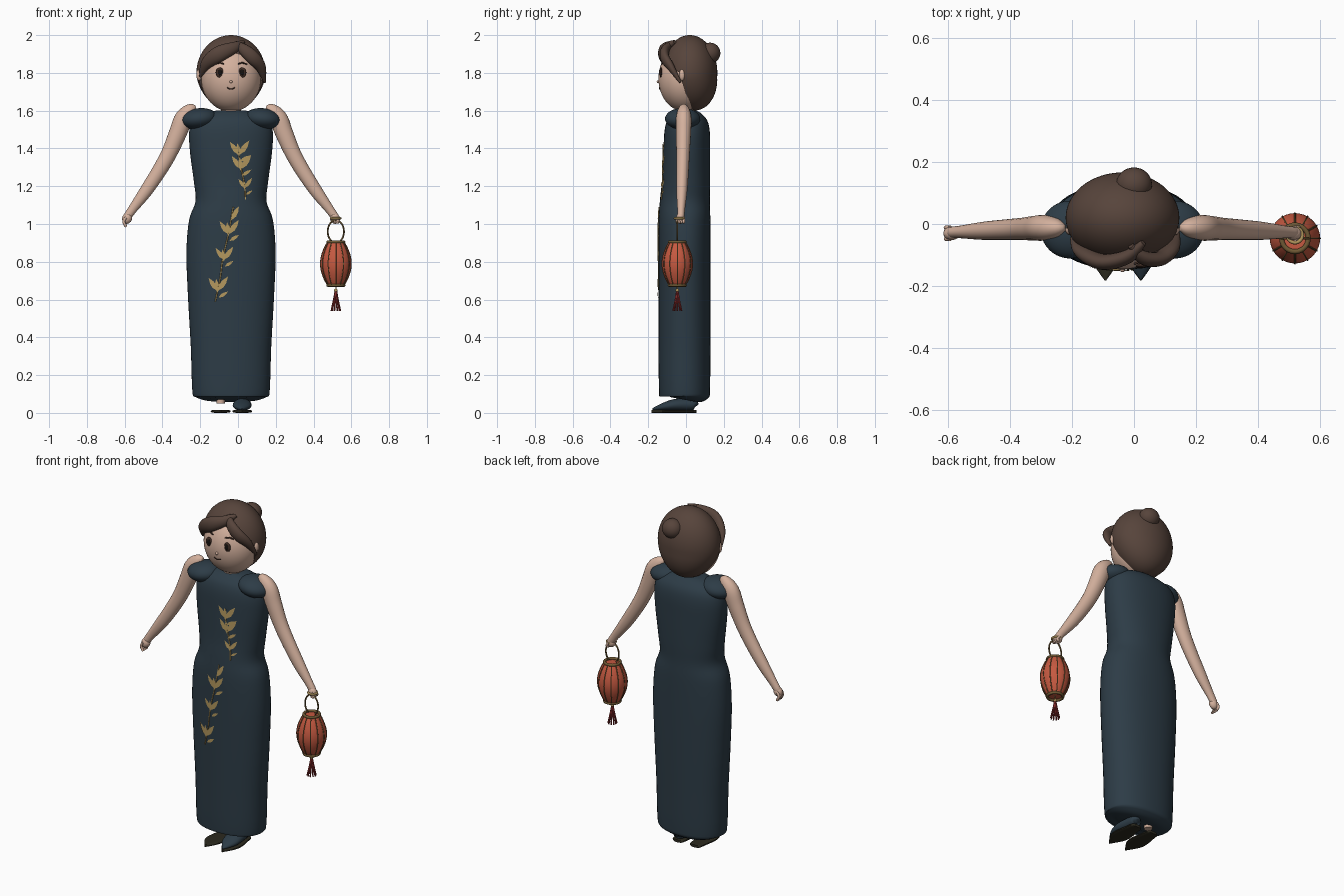
import bpy, bmesh
from math import sin, cos, pi, radians
from mathutils import Vector, Matrix
from mathutils.bvhtree import BVHTree

if "Cube" in bpy.data.objects:
    bpy.data.objects.remove(bpy.data.objects["Cube"])

MID = -0.037  # the body's own mirror plane


def material(name, r, g, b):
    m = bpy.data.materials.new(name)
    m.use_nodes = True
    m.diffuse_color = (r, g, b, 1)
    bsdf = next(n for n in m.node_tree.nodes if n.type == 'BSDF_PRINCIPLED')
    bsdf.inputs["Base Color"].default_value = (r, g, b, 1)
    return m


SKIN = material("skin", .66, .44, .34)
HAIR = material("brown hair", .095, .058, .044)
NAVY = material("navy cloth", .026, .045, .062)
GOLD = material("gold thread", .45, .31, .11)
SOLE = material("dark sole", .024, .022, .013)
RED = material("lantern red", .56, .10, .052)
MAROON = material("tassel red", .22, .022, .022)
BRASS = material("dull brass", .16, .10, .035)
DARK = material("eye brown", .05, .026, .018)
BLACK = material("pupil black", .008, .006, .005)


def finish(name, bm, mat):
    bmesh.ops.recalc_face_normals(bm, faces=bm.faces)
    me = bpy.data.meshes.new(name)
    bm.to_mesh(me)
    bm.free()
    me.materials.append(mat)
    me.shade_smooth()
    me.set_sharp_from_angle(angle=radians(50))
    ob = bpy.data.objects.new(name, me)
    bpy.context.collection.objects.link(ob)
    return ob


def ellipsoid(name, centre, radii, mat, seg=32, tilt=0):
    bm = bmesh.new()
    bmesh.ops.create_uvsphere(bm, u_segments=seg, v_segments=seg // 2, radius=1)
    bm.transform(Matrix.Translation(centre) @ Matrix.Rotation(tilt, 4, 'Y')
                 @ Matrix.Diagonal((*radii, 1)))
    return finish(name, bm, mat)


def spline(rows, steps):
    """Catmull-Rom through rows of numbers."""
    rows = [Vector(r) for r in rows]
    out = []
    for i in range(len(rows) - 1):
        a, b, c, d = rows[max(i - 1, 0)], rows[i], rows[i + 1], rows[min(i + 2, len(rows) - 1)]
        for s in range(steps):
            t = s / steps
            out.append(b + .5 * t * ((c - a) + t * ((2 * a - 5 * b + 4 * c - d)
                                                    + t * (3 * (b - c) + d - a))))
    return out + [rows[-1]]


def loft(name, rows, mat, n=16, steps=5, ref=(0, 1, 0), power=2.0):
    """Skin oval rings along a path; each row is x, y, z, radius across, radius along ref."""
    rows = spline(rows, steps)
    pts = [Vector(r[:3]) for r in rows]
    bm = bmesh.new()
    rings = []
    for i, r in enumerate(rows):
        t = (pts[min(i + 1, len(pts) - 1)] - pts[max(i - 1, 0)]).normalized()
        u = t.cross(Vector(ref)).normalized()
        v = u.cross(t)
        ring = []
        for k in range(n):
            c, s = cos(2 * pi * k / n), sin(2 * pi * k / n)
            size = (abs(c) ** power + abs(s) ** power) ** (-1 / power)
            ring.append(bm.verts.new(pts[i] + size * (u * c * max(r[3], .001) + v * s * max(r[4], .001))))
        rings.append(ring)
    for a, b in zip(rings, rings[1:]):
        for k in range(n):
            bm.faces.new((a[k], a[k - 1], b[k - 1], b[k]))
    bm.faces.new(rings[0])
    bm.faces.new(rings[-1])
    return finish(name, bm, mat)


def tube(name, pts, r, mat, n=8, steps=5, ref=(0, 1, 0)):
    return loft(name, [(*p, r, r) for p in pts], mat, n, steps, ref)


def torus(name, centre, big, small, mat):
    bm = bmesh.new()
    grid = [[bm.verts.new(Vector(centre) + Vector(((big + small * cos(b)) * cos(a),
             (big + small * cos(b)) * sin(a), small * sin(b))))
             for b in [pi * j / 4 for j in range(8)]] for a in [pi * i / 14 for i in range(28)]]
    for i in range(28):
        for j in range(8):
            bm.faces.new((grid[i][j], grid[i - 1][j], grid[i - 1][j - 1], grid[i][j - 1]))
    return finish(name, bm, mat)


# Dress: height, half width, half depth, depth centre
profile = [(.07, .13, .07, -.01), (.085, .19, .125, -.008), (.12, .205, .135, -.008),
           (.35, .213, .137, -.008), (.62, .228, .138, -.008), (.85, .236, .138, -.008),
           (1.02, .222, .137, -.008), (1.12, .188, .132, -.006), (1.22, .196, .128, 0),
           (1.38, .217, .124, .004), (1.49, .221, .12, .006), (1.55, .2, .105, .006),
           (1.585, .14, .075, .006), (1.6, .08, .05, .006)]
dress = loft("dress", [(MID, y, z, w, d) for z, w, d, y in profile], NAVY, 48, 5, power=2.2)
surface = BVHTree.FromPolygons([v.co for v in dress.data.vertices],
                               [p.vertices for p in dress.data.polygons])


def on_dress(x, z, lift=.005):
    return surface.ray_cast(Vector((x, -1, z)), Vector((0, 1, 0)))[0] - Vector((0, lift, 0))


# Embroidered sprigs
def leaf(x, z, angle, length):
    bm = bmesh.new()
    outline = [(0, 0), (.35, .15), (.65, .13), (1, 0), (.65, -.13), (.35, -.15)]
    bm.faces.new([bm.verts.new(on_dress(x + length * (a * sin(angle) + b * cos(angle)),
                                        z + length * (a * cos(angle) - b * sin(angle))))
                  for a, b in outline])
    finish("embroidered_leaf", bm, GOLD)


upper = [(0, 1.42), (.005, 1.35), (.02, 1.28), (.035, 1.2), (.04, 1.13)]
lower = [(-.025, 1.09), (-.05, .95), (-.08, .82), (-.095, .71), (-.12, .59)]
for stem in (upper, lower):
    tube("embroidered_stem", [on_dress(x, z, .002) for x, z in stem], .0035, GOLD, 6)
for x, z, size in [(.005, 1.365, 1), (.015, 1.29, 1), (.036, 1.19, .7),
                   (-.05, .945, 1), (-.075, .81, .9), (-.108, .645, 1)]:
    leaf(x, z, .62, .095 * size)
    leaf(x, z, -.6, .085 * size)
    leaf(x + .005, z - .035, 1.0, .06 * size)
    leaf(x, z - .01, -.1, .075 * size)
leaf(-.035, 1.02, .5, .085)

# Head and neck
HC, HR = Vector((MID, -.005, 1.77)), Vector((.158, .141, .175))
ellipsoid("head", HC, HR, SKIN, 48)
loft("neck", [(MID, 0, 1.56, .055, .05), (MID, 0, 1.66, .05, .05)], SKIN, 20)


def on_face(dx, z, lift=0):
    k = max(0, 1 - (dx / HR.x) ** 2 - ((z - HC.z) / HR.z) ** 2)
    return Vector((MID + dx, HC.y - HR.y * k ** .5 - lift, z))


for side, label in ((1, "left"), (-1, "right")):
    ellipsoid(label + "_eye", on_face(side * .06, 1.802), (.021, .008, .027), DARK, 20)
    ellipsoid(label + "_pupil", on_face(side * .059, 1.803, .006), (.011, .004, .016), BLACK, 16)
    tube(label + "_brow", [on_face(side * d, z, .002) for d, z in
                           [(.038, 1.848), (.06, 1.853), (.085, 1.846)]], .004, DARK, 8, 5, (0, 0, 1))
    ellipsoid(label + "_ear", (MID + side * .168, -.02, 1.79), (.016, .016, .032), SKIN, 16)
ellipsoid("nose", on_face(0, 1.753), (.008, .01, .008), SKIN, 16)
tube("mouth", [on_face(d, z, .001) for d, z in [(-.022, 1.722), (0, 1.714), (.022, 1.722)]],
     .003, DARK, 8, 5, (0, 0, 1))

# Hair cap: an egg with the face opening cut away
hair = ellipsoid("hair_cap", (MID, .02, 1.8), (.183, .146, .2), HAIR, 64)
for v in hair.data.vertices:
    low = max(0, 1.78 - v.co.z)
    v.co.x = MID + (v.co.x - MID) * (1 - .5 * low)
    v.co.y += low * .12
arch = [(s / 10, 1.905 - 3.6 * (s / 10 * 1.0) ** 2) for s in [k * .25 - 2 for k in range(17)]]
arch = [(x, z) for x, z in arch] + [(.2, 1.5), (-.2, 1.5)]
bm = bmesh.new()
front = [bm.verts.new((MID + x, -.5, z)) for x, z in arch]
back = [bm.verts.new((MID + x, -.035 + (1.8 - z) * .3, z)) for x, z in arch]
for i in range(len(arch)):
    bm.faces.new((front[i - 1], front[i], back[i], back[i - 1]))
bm.faces.new(front)
bmesh.ops.triangulate(bm, faces=[bm.faces.new(back)])
cutter = finish("face_opening_cutter", bm, HAIR)
cutter.hide_render = True
mod = hair.modifiers.new("opening", 'BOOLEAN')
mod.operation, mod.object, mod.solver = 'DIFFERENCE', cutter, 'EXACT'
cut_mesh = bpy.data.meshes.new_from_object(hair.evaluated_get(bpy.context.evaluated_depsgraph_get()))
hair.modifiers.clear()
hair.data = cut_mesh
cut_mesh.set_sharp_from_angle(angle=radians(45))
bpy.data.objects.remove(cutter)

# Swept fringe and bun
loft("right_fringe", [(.03, -.06, 1.965, .01, .01), (-.02, -.105, 1.935, .03, .022),
                      (-.1, -.122, 1.9, .042, .026), (-.165, -.09, 1.85, .032, .022),
                      (-.2, -.045, 1.78, .006, .006)], HAIR)
loft("left_fringe", [(-.01, -.07, 1.96, .01, .01), (.03, -.108, 1.925, .03, .022),
                     (.08, -.112, 1.88, .036, .024), (.12, -.08, 1.83, .028, .02),
                     (.142, -.03, 1.75, .006, .006)], HAIR)
ellipsoid("hair_bun", (0, .127, 1.905), (.058, .055, .055), HAIR)

# Arms, hands and cap sleeves
arm = [(.185, 1.615, .012), (.21, 1.605, .034), (.25, 1.56, .048), (.282, 1.48, .047),
       (.325, 1.38, .042), (.375, 1.29, .039), (.45, 1.175, .034), (.52, 1.08, .024),
       (.548, 1.04, .021), (.555, 1.025, .012)]
for side, label in ((1, "left"), (-1, "right")):
    loft(label + "_arm", [(MID + side * d, -.012 - .05 * max(0, d - .25), z, r, r * .85)
                          for d, z, r in arm], SKIN, 20)
    ellipsoid(label + "_sleeve", (MID + side * .168, -.018, 1.557), (.096, .093, .056), NAVY, 40, side * .12)
    ellipsoid(label + "_palm", (MID + side * .55, -.03, 1.03), (.026, .022, .03), SKIN, 20, -side * .4)
    for k in range(4):
        y = -.048 + k * .012
        reach = .985 if side < 0 else 1.01
        tube(label + "_finger", [(MID + side * .555, y, 1.035), (MID + side * .568, y, 1.012),
                                 (MID + side * .555, y, reach)], .0075, SKIN)

# Shoes: both soles, one slipper, ankles
for x, label in ((-.092, "right"), (.022, "left")):
    plan = [(.055, .015), (.045, .034), (0, .042), (-.06, .052), (-.11, .048), (-.15, .025), (-.182, .002)]
    loft(label + "_sole", [(x, y, .008, w, .008) for y, w in plan], SOLE, 16, 4, (0, 0, 1), 4)
    loft(label + "_ankle", [(x, .01, .05, .022, .022), (x, .01, .25, .03, .03)], SKIN)
loft("left_slipper", [(.022, .055, .036, .01, .012), (.022, .045, .042, .032, .026),
                      (.022, 0, .044, .042, .033), (.022, -.06, .042, .05, .031),
                      (.022, -.11, .034, .045, .023), (.022, -.15, .026, .024, .013),
                      (.022, -.178, .02, .003, .004)], NAVY, 20, 5, (0, 0, 1))

# Lantern
LX, LY = .518, -.046
barrel = [(.68, .046), (.71, .062), (.75, .076), (.79, .081), (.83, .076), (.87, .062), (.9, .046)]
loft("lantern_body", [(LX, LY, z, r, r) for z, r in barrel], RED, 36, 4)
for k in range(12):
    a = 2 * pi * k / 12
    tube("lantern_rib", [(LX + r * cos(a), LY + r * sin(a), z) for z, r in barrel], .003, BRASS, 6, 3)
for z in (.675, .905):
    torus("lantern_rim", (LX, LY, z), .043, .008, BRASS)
tube("lantern_handle", [(LX + .043 * cos(a), LY, .96 + .06 * sin(a))
                        for a in [radians(-55 + 290 * k / 12) for k in range(13)]], .0045, BRASS, 8, 3)
torus("hand_ring", (LX, LY + .01, 1.03), .024, .006, GOLD)

# Tassel
tube("tassel_cord", [(LX, LY, .69), (LX, LY, .64)], .003, GOLD)
ellipsoid("tassel_knot", (LX, LY, .648), (.01, .01, .01), GOLD, 12)
for k in range(10):
    a = 2 * pi * k / 10
    tube("tassel_strand", [(LX + r * cos(a), LY + r * sin(a), z)
                           for r, z in ((.003, .645), (.011, .6), (.024, .54))], .0042, MAROON, 6, 3)
